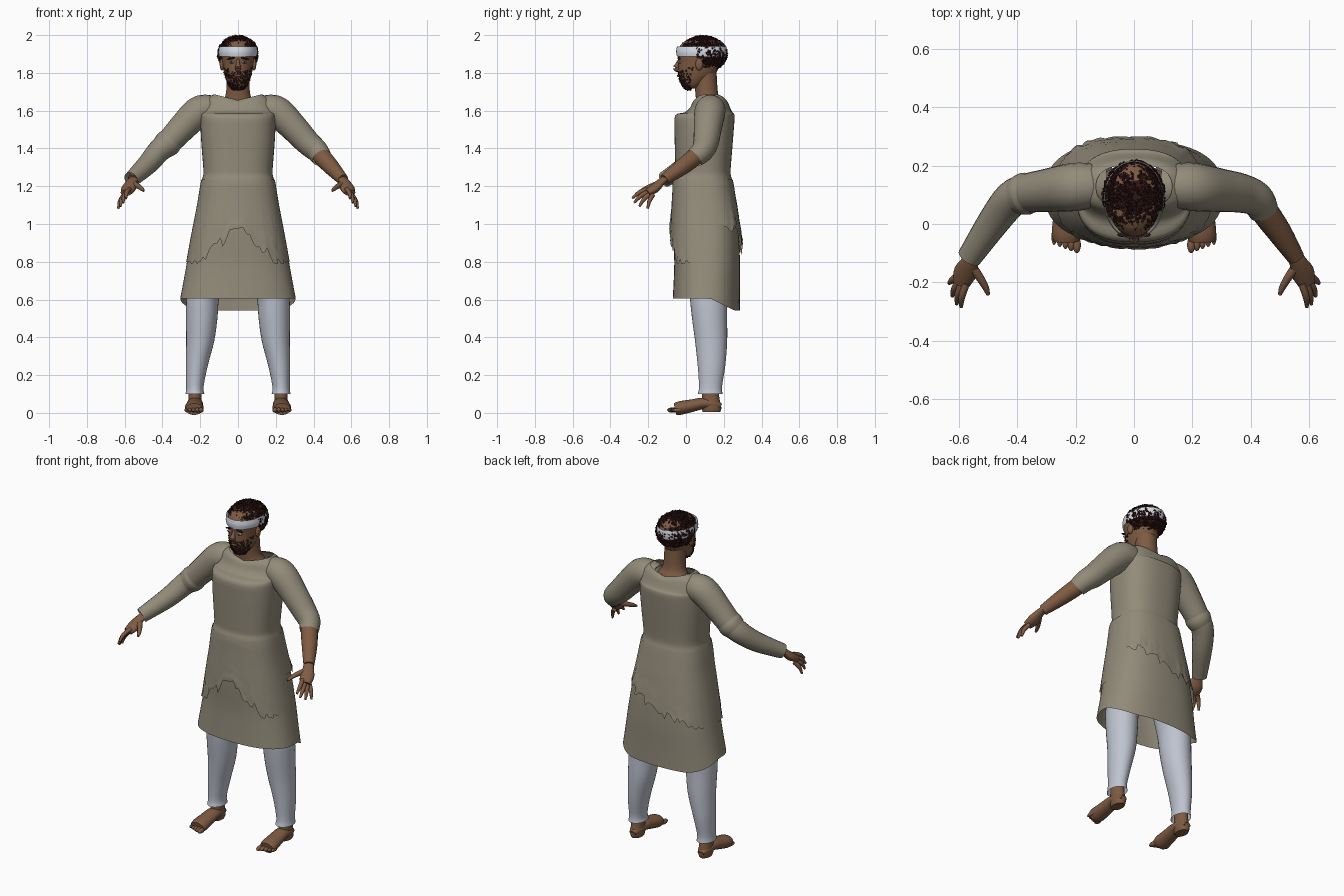
import bpy, bmesh, math, random
from mathutils import Vector, Matrix

if "Cube" in bpy.data.objects:
    bpy.data.objects.remove(bpy.data.objects["Cube"])
random.seed(4)
TAU = math.tau


def material(name, *rgb):
    m = bpy.data.materials.new(name)
    m.use_nodes = True
    m.diffuse_color = (*rgb, 1)
    bsdf = next(n for n in m.node_tree.nodes if n.type == 'BSDF_PRINCIPLED')
    bsdf.inputs["Base Color"].default_value = (*rgb, 1)
    bsdf.inputs["Roughness"].default_value = 0.9
    return m


CLOTH = material("linen", 0.29, 0.26, 0.195)
TROUSER = material("pale_cotton", 0.52, 0.55, 0.63)
SKIN = material("skin", 0.21, 0.105, 0.055)
HAIR = material("dark_hair", 0.03, 0.008, 0.008)
BAND = material("white_band", 0.68, 0.72, 0.80)
LIP = material("lips", 0.15, 0.055, 0.04)
EYE = material("eye_white", 0.4, 0.38, 0.35)


def finish(name, bm, mat, angle=50):
    bmesh.ops.recalc_face_normals(bm, faces=bm.faces[:])
    me = bpy.data.meshes.new(name)
    bm.to_mesh(me)
    bm.free()
    me.materials.append(mat)
    ob = bpy.data.objects.new(name, me)
    bpy.context.collection.objects.link(ob)
    bpy.ops.object.select_all(action='DESELECT')
    ob.select_set(True)
    bpy.context.view_layer.objects.active = ob
    bpy.ops.object.shade_smooth_by_angle(angle=math.radians(angle))
    return ob


def spline(rows, k=4):
    """Catmull-Rom through rows of numbers."""
    rows = [Vector(r) for r in rows]
    out = []
    for i in range(len(rows) - 1):
        a, b, c, d = rows[max(i - 1, 0)], rows[i], rows[i + 1], rows[min(i + 2, len(rows) - 1)]
        for j in range(k):
            t = j / k
            out.append(b + (c - a) * (t / 2) + (a * 2 - b * 5 + c * 4 - d) * (t * t / 2)
                       + (b * 3 - a - c * 3 + d) * (t ** 3 / 2))
    return out + [rows[-1]]


def skin_rings(name, rings, mat, caps=True):
    bm = bmesh.new()
    vs = [[bm.verts.new(p) for p in r] for r in rings]
    n = len(vs[0])
    for a, b in zip(vs, vs[1:]):
        for i in range(n):
            bm.faces.new((a[i], a[(i + 1) % n], b[(i + 1) % n], b[i]))
    if caps:
        bm.faces.new(vs[0])
        bm.faces.new(vs[-1])
    return finish(name, bm, mat)


def oval(cx, cy, z, rx, ry, a, power=2.0):
    c, s = math.cos(a), math.sin(a)
    f = lambda v: math.copysign(abs(v) ** (2 / power), v)
    return Vector((cx + rx * f(c), cy + ry * f(s), z))


def stack(name, rows, mat, n=32, power=2.0, caps=True):
    """Level rings, rows of z, cx, cy, rx, ry."""
    rings = [[oval(cx, cy, z, rx, ry, TAU * i / n, power) for i in range(n)]
             for z, cx, cy, rx, ry in spline(rows)]
    return skin_rings(name, rings, mat, caps)


def tube(name, rows, mat, side=1, n=20, flat=1.0, caps=True):
    """Round limb along rows of x, y, z, radius."""
    rows = spline(rows)
    rings = []
    for i, r in enumerate(rows):
        t = (rows[min(i + 1, len(rows) - 1)] - rows[max(i - 1, 0)]).to_3d().normalized()
        u = t.cross(Vector((0, 0, 1))).normalized()
        v = u.cross(t)
        ring = [r.to_3d() + u * (r[3] * math.cos(TAU * j / n)) + v * (flat * r[3] * math.sin(TAU * j / n))
                for j in range(n)]
        rings.append([Vector((p.x * side, p.y, p.z)) for p in ring])
    return skin_rings(name, rings, mat, caps)


def ball(name, loc, scale, mat, rot=0.0):
    bm = bmesh.new()
    bmesh.ops.create_uvsphere(bm, u_segments=16, v_segments=10, radius=1)
    bm.transform(Matrix.Translation(loc) @ Matrix.Rotation(rot, 4, 'Y') @ Matrix.Diagonal((*scale, 1)))
    return finish(name, bm, mat, 80)


# Tunic body: rows of z, centre y, half width, half depth
BODY = [(1.685, .128, .13, .075), (1.66, .128, .17, .09), (1.62, .128, .19, .104), (1.592, .12, .195, .125),
        (1.575, .1, .198, .157), (1.5, .096, .198, .157), (1.4, .093, .192, .152), (1.3, .09, .184, .147),
        (1.26, .09, .184, .147), (1.22, .09, .194, .157), (1.1, .098, .213, .167), (1, .103, .233, .172),
        (.9, .108, .252, .174), (.8, .112, .27, .174), (.7, .11, .288, .175), (.605, .108, .306, .178)]


def body_at(z):
    for a, b in zip(BODY, BODY[1:]):
        if z >= b[0]:
            t = (z - a[0]) / (b[0] - a[0])
            return [a[k] + (b[k] - a[k]) * t for k in (1, 2, 3)]
    return BODY[-1][1:]


N = 64
rings = []
for z, cy, rx, ry in spline(BODY, 3):
    ring = [oval(0, cy, z, rx, ry, TAU * i / N, 2.5) for i in range(N)]
    for p in ring:
        drop = min(max((p.y - .13) / .13, 0), 1)          # back hem hangs lower
        p.z -= .065 * drop * min(max((.9 - z) / .3, 0), 1)
        if z > 1.64:                                      # scooped neckline
            p.z -= .03 * (1 - min(abs(p.x) / .12, 1)) * (z - 1.64) / .045
    rings.append(ring)
skin_rings("tunic", rings, CLOTH, caps=False)

# Torn outer skirt layer with a ragged arch at the front
N2 = 112
hem = []
for i in range(N2):
    p = oval(0, 0, 0, .25, .17, TAU * i / N2, 2.5)
    if p.y < 0:
        z = max(.985 - .95 * abs(p.x), .8)
    else:
        z = .9 + .4 * p.x
    edge = min(max((.24 - abs(p.x)) / .06, 0), 1)
    hem.append((z + random.uniform(-.035, .025) * edge, edge))
rings = []
for j in range(15):
    t = j / 14
    ring = []
    for i, (zb, edge) in enumerate(hem):
        z = 1.235 + (zb - 1.235) * t
        cy, rx, ry = body_at(z)
        off = .004 + .014 * t * t * edge + random.uniform(-.004, .004) * edge * t ** 3
        ring.append(oval(0, cy, z, rx + off, ry + off, TAU * i / N2, 2.5))
    rings.append(ring)
skin_rings("torn_overskirt", rings, CLOTH, caps=False)

# Sleeves: long on the right, short on the left
SLEEVE = [(.1, .13, 1.6, .07), (.17, .13, 1.605, .08), (.22, .125, 1.585, .082),
          (.3, .115, 1.505, .074), (.37, .105, 1.43, .067)]
tube("short_sleeve", SLEEVE + [(.42, .085, 1.385, .06), (.445, .045, 1.35, .052)], CLOTH, caps=False)
tube("long_sleeve", SLEEVE + [(.42, .085, 1.385, .062), (.48, .01, 1.315, .055), (.565, -.115, 1.235, .042)],
     CLOTH, -1, caps=False)
tube("sleeve_fold", [(.355, .107, 1.445, .069), (.375, .103, 1.425, .073), (.4, .095, 1.405, .065)],
     CLOTH, -1, caps=False)

FINGERS = {"index": ((.575, -.205, 1.185), (.593, -.285, 1.135)), "middle": ((.588, -.2, 1.17), (.608, -.275, 1.112)),
           "ring": ((.597, -.19, 1.16), (.623, -.247, 1.093)), "little": ((.602, -.175, 1.153), (.634, -.203, 1.082))}
for side, tag in ((1, "left_"), (-1, "right_")):
    # Arms and hands
    tube(tag + "forearm", [(.42, .085, 1.39, .044), (.45, .04, 1.35, .047), (.5, -.03, 1.295, .042),
                           (.555, -.115, 1.235, .03)], SKIN, side)
    tube(tag + "palm", [(.545, -.1, 1.245, .027), (.562, -.13, 1.225, .03), (.578, -.165, 1.19, .04),
                        (.593, -.205, 1.165, .03)], SKIN, side, flat=.62)
    for f, (a, b) in FINGERS.items():
        mid = [(p + q) / 2 + d for p, q, d in zip(a, b, (.006, -.004, .006))]
        tube(tag + f + "_finger", [(*a, .0125), (*mid, .0115), (*b, .006)], SKIN, side, 10)
    tube(tag + "thumb", [(.56, -.14, 1.215, .017), (.528, -.185, 1.2, .014), (.508, -.22, 1.185, .011),
                         (.5, -.243, 1.175, .006)], SKIN, side, 10)
    # Trouser legs
    stack(tag + "trouser_leg", [(.8, side * .15, .12, .1, .11), (.62, side * .185, .12, .087, .1),
                                (.5, side * .192, .125, .083, .093), (.38, side * .2, .133, .074, .085),
                                (.25, side * .218, .135, .058, .073), (.14, side * .228, .13, .046, .061),
                                (.1, side * .228, .128, .05, .066)], TROUSER, caps=False)
    # Bare feet
    stack(tag + "ankle", [(.17, side * .228, .13, .036, .043), (.09, side * .228, .13, .035, .045),
                          (.03, side * .228, .135, .036, .052), (.004, side * .228, .135, .03, .046)], SKIN, 20)
    tube(tag + "foot", [(.228, .185, .03, .02), (.228, .15, .042, .036), (.228, .09, .046, .042),
                        (.23, .03, .034, .046), (.232, -.03, .022, .05), (.232, -.058, .016, .044)],
         SKIN, side, flat=.72).data.transform(Matrix.Translation((0, 0, .004)))
    for k in range(5):
        ball(tag + "toe_%d" % (k + 1), (side * (.196 + .0195 * k), -.072 + .007 * k, .015),
             (.014 - .0012 * k, .028, .014 - .001 * k), SKIN)
    # Ears, eyes and brows
    ball(tag + "ear", (side * .085, .07, 1.845), (.012, .02, .032), SKIN)
    ball(tag + "eye", (side * .034, -.034, 1.857), (.015, .008, .007), EYE)
    ball(tag + "iris", (side * .034, -.0385, 1.857), (.006, .005, .006), HAIR)
    ball(tag + "brow", (side * .036, -.037, 1.877), (.022, .008, .005), HAIR, side * .2)

# Head and neck
HEAD = [(1.718, 0, .03, .02, .02), (1.728, 0, .033, .043, .045), (1.76, 0, .044, .062, .074),
        (1.8, 0, .06, .074, .1), (1.86, 0, .073, .083, .113), (1.92, 0, .084, .09, .126),
        (1.965, 0, .09, .07, .1), (1.985, 0, .09, .03, .04)]
stack("head", HEAD, SKIN)
stack("neck", [(1.59, 0, .125, .13, .08), (1.645, 0, .122, .09, .07), (1.69, 0, .11, .064, .06),
               (1.8, 0, .1, .06, .062)], SKIN, caps=False)
tube("nose", [(0, -.034, 1.872, .007), (0, -.046, 1.845, .011), (0, -.052, 1.826, .017),
              (0, -.04, 1.814, .012)], SKIN, n=12)
ball("lips", (0, -.04, 1.785), (.022, .008, .007), LIP)

# Headband
stack("headband", [(1.887, 0, .083, .1, .131), (1.912, 0, .083, .104, .135), (1.94, 0, .083, .1, .131)],
      BAND, 40, caps=False)

# Hair mass under the curls
bm = bmesh.new()
bmesh.ops.create_uvsphere(bm, u_segments=32, v_segments=20, radius=1)
bm.transform(Matrix.Translation((0, .09, 1.9)) @ Matrix.Diagonal((.1, .122, .092, 1)))
bmesh.ops.delete(bm, geom=[v for v in bm.verts if v.co.z < 1.935 and v.co.y < .07], context='VERTS')
finish("hair_mass", bm, HAIR, 80)


def curl(bm, pos, size):
    rot = Matrix.Rotation(random.uniform(0, TAU), 4, Vector([random.uniform(-1, 1) for _ in "xyz"]).normalized())
    bmesh.ops.create_cone(bm, cap_ends=True, segments=4, radius1=size, radius2=size * .45, depth=size * 1.5,
                          matrix=Matrix.Translation(pos) @ rot)


# Scattered curls, thinner over the band
bm = bmesh.new()
count = 0
while count < 1000:
    d = Vector([random.gauss(0, 1) for _ in "xyz"]).normalized()
    p = Vector((d.x * .104, .09 + d.y * .125, 1.9 + d.z * .094))
    on_band = 1.882 < p.z < 1.942
    if p.z < 1.815 or (p.z < 1.935 and p.y < .05) or (p.z < 1.88 and p.y < .09):
        continue
    count += 1
    if on_band and random.random() < .45:
        continue
    curl(bm, p, random.uniform(.005, .0095))
finish("hair_curls", bm, HAIR, 20)

# Beard and moustache tufts laid over the jaw
bm = bmesh.new()
jaw = spline(HEAD)
for _ in range(420):
    z, _x, cy, rx, ry = random.choice([r for r in jaw if r[0] < 1.835])
    a = -TAU / 4 + random.uniform(-1.35, 1.35)
    p = oval(0, cy, z + random.uniform(-.008, .008), rx, ry, a)
    low = abs(p.x) < .048
    mouth = abs(p.x) < .02 and 1.778 < p.z < 1.793
    if mouth or (low and p.z > 1.808) or (not low and p.z > 1.83):
        continue
    curl(bm, p, random.uniform(.0035, .0065))
finish("beard", bm, HAIR, 20)
